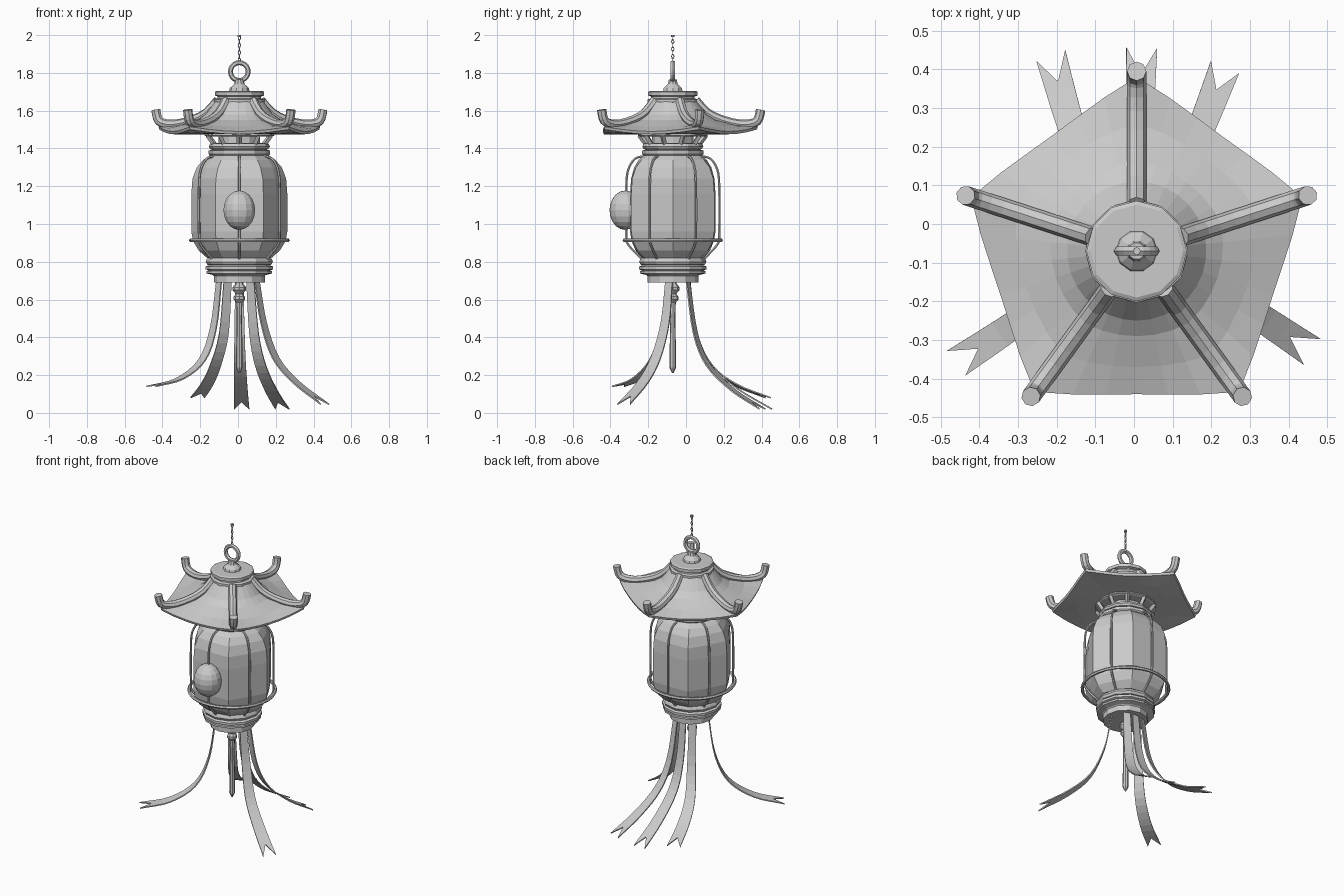
import bpy, bmesh, math
from math import sin, cos, radians, tau
from mathutils import Vector, Matrix

cube = bpy.data.objects.get("Cube")
if cube:
    bpy.data.objects.remove(cube)

CX, CY = 0.007, -0.07          # the lantern's own axis
GREY = (0.6, 0.6, 0.6, 1)
mat = bpy.data.materials.new("plain grey")
mat.use_nodes = True
mat.diffuse_color = GREY
mat.node_tree.nodes["Principled BSDF"].inputs["Base Color"].default_value = GREY


def add(name, bm, centred=True):
    bmesh.ops.recalc_face_normals(bm, faces=bm.faces)
    mesh = bpy.data.meshes.new(name)
    bm.to_mesh(mesh)
    bm.free()
    mesh.materials.append(mat)
    ob = bpy.data.objects.new(name, mesh)
    if centred:
        ob.location = (CX, CY, 0)
    bpy.context.collection.objects.link(ob)
    return ob


def polar(r, a, z):
    return Vector((r * cos(a), r * sin(a), z))


def loft(name, rings, closed=False):
    """Skin rings of equal length; cap both ends unless closed."""
    bm = bmesh.new()
    rows = [[bm.verts.new(p) for p in ring] for ring in rings]
    pairs = list(zip(rows, rows[1:] + rows[:1] if closed else rows[1:]))
    for a, b in pairs:
        for i in range(len(a)):
            j = (i + 1) % len(a)
            bm.faces.new((a[i], a[j], b[j], b[i]))
    if not closed:
        bm.faces.new(rows[0])
        bm.faces.new(rows[-1])
    return add(name, bm)


def lathe(name, profile, sides=12, start=0.0):
    return loft(name, [[polar(r, start + tau * i / sides, z) for i in range(sides)]
                       for r, z in profile])


def tube(name, points, radius, sides=8):
    """Round bar along a path that lies in a vertical plane."""
    pts = [Vector(p) for p in points]
    chord = pts[-1] - pts[0]
    side = Vector((-chord.y, chord.x, 0)).normalized()
    rings = []
    for i, p in enumerate(pts):
        t = (pts[min(i + 1, len(pts) - 1)] - pts[max(i - 1, 0)]).normalized()
        up = side.cross(t)
        rings.append([p + radius * (side * cos(tau * k / sides) + up * sin(tau * k / sides))
                      for k in range(sides)])
    return loft(name, rings)


def torus(name, major, minor, z, upright=False, turn=0.0, stretch=1.0, n=20, m=6):
    rings = []
    for i in range(n):
        a = tau * i / n
        ring = [polar(major + minor * cos(tau * k / m), a, minor * sin(tau * k / m))
                for k in range(m)]
        if upright:
            ring = [Matrix.Rotation(turn, 3, 'Z') @ Vector((p.x, p.z, p.y * stretch)) for p in ring]
        rings.append([p + Vector((0, 0, z)) for p in ring])
    return loft(name, rings, closed=True)


def smooth_path(pts, steps=4):
    """Catmull-Rom curve through the points."""
    pts = [Vector(p) for p in pts]
    ext = [2 * pts[0] - pts[1]] + pts + [2 * pts[-1] - pts[-2]]
    out = []
    for a, b, c, d in zip(ext, ext[1:], ext[2:], ext[3:]):
        for s in range(steps):
            t = s / steps
            out.append(0.5 * (2 * b + (c - a) * t + (2 * a - 5 * b + 4 * c - d) * t * t
                              + (3 * b - a - 3 * c + d) * t ** 3))
    return out + [pts[-1]]


# Roof: round at the crown, five-cornered at the eave
def roof_ring(corner, middle, z_corner, z_middle, n=30):
    ring = []
    for i in range(n):
        a = tau * i / n + radians(90)
        u = abs((i % 6) - 3) / 3           # 1 on a corner, 0 mid-side
        w = u * u
        ring.append(polar(middle + (corner - middle) * w, a, z_middle + (z_corner - z_middle) * w))
    return ring


loft("roof", [roof_ring(*r) for r in (
    (.12, .12, 1.66, 1.66), (.15, .15, 1.62, 1.62), (.18, .18, 1.58, 1.58),
    (.23, .22, 1.55, 1.55), (.33, .30, 1.525, 1.515), (.45, .37, 1.515, 1.49),
    (.445, .365, 1.50, 1.475), (.30, .27, 1.48, 1.475), (.15, .15, 1.475, 1.475))])

# Roof ridges with upturned ends
for k in range(5):
    a = radians(90 + 72 * k)
    path = smooth_path([polar(r, a, z) for r, z in (
        (.12, 1.655), (.18, 1.59), (.26, 1.55), (.36, 1.527), (.43, 1.535), (.455, 1.56), (.465, 1.605))], 2)
    tube(f"roof_ridge_{k + 1}", path, .025)

# Crown cap, hanging ring and chain
lathe("crown_cap", [(.12, 1.64), (.133, 1.645), (.133, 1.66), (.115, 1.665), (.115, 1.675),
                    (.13, 1.68), (.13, 1.70), (.12, 1.705)])
lathe("ring_base", [(.055, 1.70), (.05, 1.72), (.028, 1.74), (.022, 1.765)], 10)
torus("hanging_ring", .047, .013, 1.807, upright=True)
for k in range(7):
    torus(f"chain_link_{k + 1}", .006, .0025, 1.868 + .0195 * k, upright=True,
          turn=radians(90 * (k % 2)), stretch=1.7, n=10, m=5)
lathe("chain_stop", [(.01, 1.99), (.01, 2.0)], 8)

# Vented neck under the roof
lathe("neck_core", [(.11, 1.40), (.11, 1.48)])
lathe("neck_rim", [(.17, 1.462), (.185, 1.468), (.185, 1.48), (.17, 1.48)])
for k in range(10):
    a = radians(18 + 36 * k)
    tube(f"neck_slat_{k + 1}", [polar(.13, a, 1.41), polar(.175, a, 1.47)], .014, 4)

# Collars above and below the lamp body
lathe("upper_collar", [(.13, 1.43), (.155, 1.425), (.162, 1.41), (.155, 1.398), (.145, 1.395),
                       (.162, 1.388), (.162, 1.37), (.15, 1.355)])
lathe("lower_collar", [(.15, .83), (.172, .815), (.178, .80), (.17, .785), (.16, .782), (.178, .775),
                       (.178, .76), (.165, .755), (.173, .75), (.173, .738), (.14, .73),
                       (.135, .725), (.135, .69)])

# Lamp body: softly rounded hexagon
BODY = [(.155, 1.365), (.19, 1.34), (.225, 1.30), (.248, 1.24), (.254, 1.16), (.254, .96),
        (.245, .91), (.215, .86), (.17, .82)]
rings = []
for r, z in BODY:
    flat = 1 - .11 * min(1, (r - .14) / .1)
    rings.append([polar(r * (flat if i % 2 else 1), tau * i / 12, z) for i in range(12)])
loft("lamp_body", rings)

# Cage wires and hoop around the body
for k in range(6):
    a = radians(30 + 60 * k)
    path = smooth_path([polar(r, a, z) for r, z in (
        (.15, 1.36), (.20, 1.345), (.235, 1.29), (.246, 1.20), (.246, .95), (.235, .89), (.165, .815))], 3)
    tube(f"cage_wire_{k + 1}", path, .007, 6)
torus("cage_hoop", .257, .01, .914, n=30)

# Egg-shaped boss on the front
bm = bmesh.new()
bmesh.ops.create_uvsphere(bm, u_segments=14, v_segments=10, radius=1,
                          matrix=Matrix.Translation((0, -.252, 1.073)) @ Matrix.Diagonal((.086, .083, .104, 1)))
add("front_boss", bm)

# Pendant under the base
lathe("pendant", [(.015, .70), (.02, .685), (.036, .665), (.036, .65), (.018, .63), (.03, .615),
                  (.03, .60), (.016, .585), (.014, .50), (.018, .24), (.004, .21)], 8)


# Ribbons with forked ends
def ribbon(name, points):
    pts = smooth_path(points)
    flow = pts[-1] - pts[0]
    side = Vector((-flow.y, flow.x, 0)).normalized()
    bm = bmesh.new()
    rows = []
    for i, p in enumerate(pts):
        t = i / (len(pts) - 1)
        half = .022 + .018 * t
        mid = pts[i - 1].lerp(pts[i - 2], .5) if i == len(pts) - 1 else p
        if i == len(pts) - 2:
            mid = pts[i - 1].lerp(p, .3)
        rows.append([bm.verts.new(q) for q in (p - side * half, mid, p + side * half)])
    for a, b in zip(rows, rows[1:]):
        for j in range(2):
            bm.faces.new((a[j], a[j + 1], b[j + 1], b[j]))
    ob = add(name, bm, centred=False)
    mod = ob.modifiers.new("thickness", 'SOLIDIFY')
    mod.thickness = .007
    mod.offset = 0


ribbon("back_middle_ribbon", [(.007, .02, .70), (.008, .05, .45), (.01, .12, .27), (.015, .27, .13), (.02, .455, .02)])
ribbon("back_right_ribbon", [(-.055, .01, .70), (-.075, .05, .42), (-.12, .13, .25), (-.165, .26, .15), (-.215, .435, .08)])
ribbon("back_left_ribbon", [(.065, .01, .70), (.085, .05, .42), (.12, .12, .25), (.175, .25, .12), (.235, .405, .02)])
ribbon("front_left_ribbon", [(.10, -.09, .70), (.135, -.11, .48), (.20, -.16, .29), (.31, -.23, .16), (.46, -.33, .045)])
ribbon("front_right_ribbon", [(-.10, -.09, .70), (-.13, -.115, .45), (-.19, -.17, .28), (-.31, -.26, .18), (-.46, -.36, .14)])
